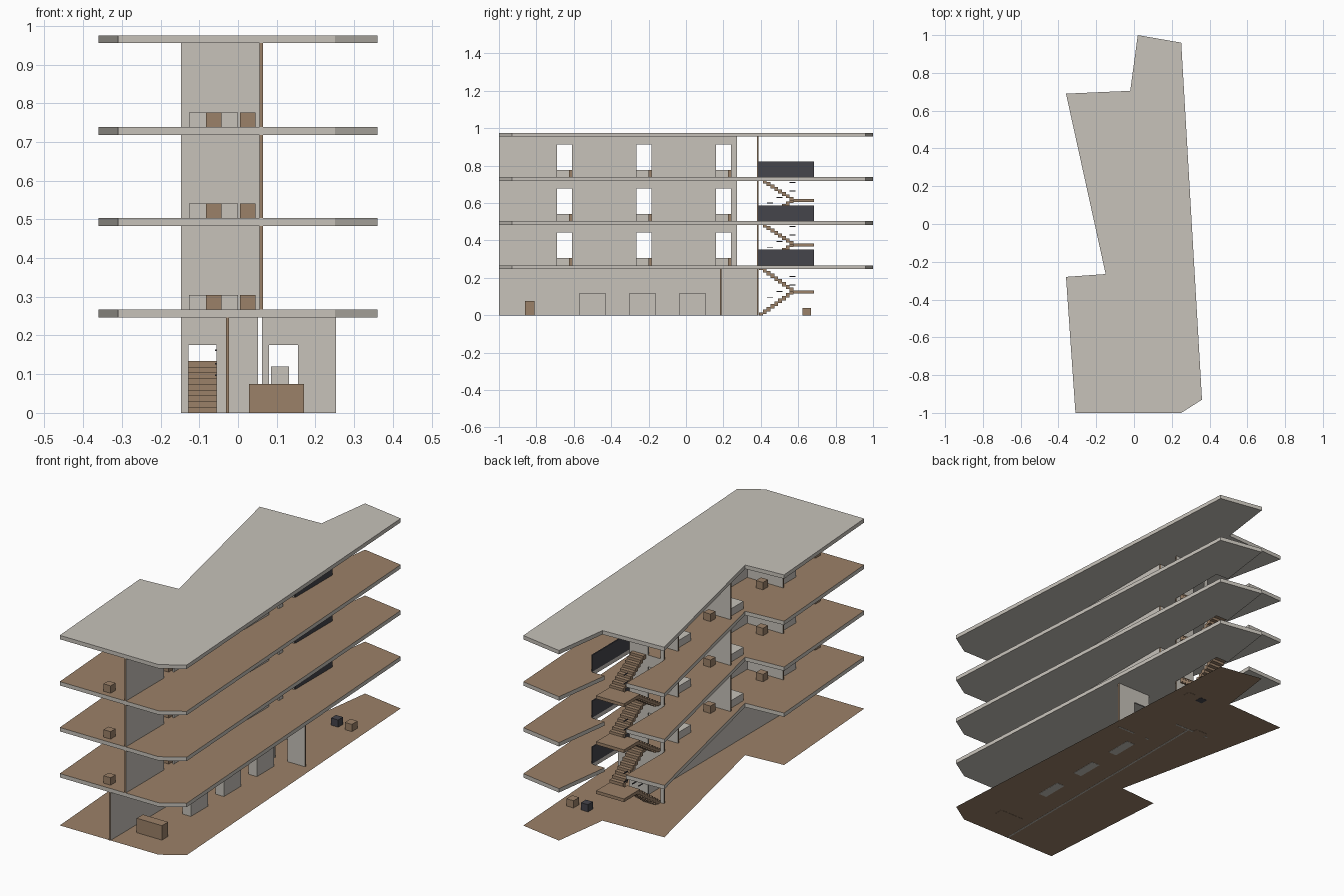
import bpy, bmesh
from mathutils import Vector

if "Cube" in bpy.data.objects:
    bpy.data.objects.remove(bpy.data.objects["Cube"], do_unlink=True)


def material(name, rgb):
    m = bpy.data.materials.new(name)
    m.use_nodes = True
    m.diffuse_color = (*rgb, 1)
    m.node_tree.nodes["Principled BSDF"].inputs["Base Color"].default_value = (*rgb, 1)
    return m


BEIGE = material("warm_grey_plaster", (0.57, 0.54, 0.49))
BROWN = material("brown_timber", (0.33, 0.22, 0.14))
DARK = material("charcoal", (0.06, 0.058, 0.07))


def finish(name, bm, *mats):
    me = bpy.data.meshes.new(name)
    bm.to_mesh(me)
    bm.free()
    for m in mats:
        me.materials.append(m)
    ob = bpy.data.objects.new(name, me)
    bpy.context.collection.objects.link(ob)
    return ob


def prism(points, offset):
    """Closed polygon pushed along an offset vector."""
    bm = bmesh.new()
    face = bm.faces.new([bm.verts.new(p) for p in points])
    ext = bmesh.ops.extrude_face_region(bm, geom=[face])
    moved = [v for v in ext["geom"] if isinstance(v, bmesh.types.BMVert)]
    bmesh.ops.translate(bm, verts=moved, vec=offset)
    bmesh.ops.recalc_face_normals(bm, faces=bm.faces)
    return bm


def add_box(bm, x, y, z):
    verts = bmesh.ops.create_cube(bm, size=1)["verts"]
    for v in verts:
        v.co = Vector([r[0] if c < 0 else r[1] for c, r in zip(v.co, (x, y, z))])


def box(name, x, y, z, mat):
    bm = bmesh.new()
    add_box(bm, x, y, z)
    return finish(name, bm, mat)


def wall(name, along, at, start, end, z0, z1, doors=()):
    """Thin wall along x or y, door notches cut to the floor, timber end faces."""
    prof = [(start, z0)]
    for a, b in doors:
        prof += [(a, z0), (a, z0 + DOOR), (b, z0 + DOOR), (b, z0)]
    prof += [(end, z0), (end, z1), (start, z1)]
    if along == "x":
        pts = [(u, at - THICK / 2, z) for u, z in prof]
        bm = prism(pts, (0, THICK, 0))
    else:
        pts = [(at - THICK / 2, u, z) for u, z in prof]
        bm = prism(pts, (THICK, 0, 0))
    axis = 0 if along == "x" else 1
    for f in bm.faces:
        u = f.calc_center_median()[axis]
        if abs(f.normal[axis]) > 0.9 and min(abs(u - start), abs(u - end)) < 0.001:
            f.material_index = 1
    return finish(name, bm, BEIGE, BROWN)


THICK, DOOR, SLAB = 0.008, 0.175, 0.02
LEVELS = [0, 0.267, 0.503, 0.738, 0.975]

# Plan outlines: the floors have a stairwell opening at the back
front_part = [(0.02, 1.0), (0.25, 0.96), (0.36, -0.93), (0.25, -1.0), (-0.31, -1.0),
              (-0.36, -0.28), (-0.15, -0.265), (-0.36, 0.69)]
full_plan = front_part + [(-0.02, 0.705)]
well_plan = front_part + [(-0.15, 0.699), (-0.15, 0.388), (0.05, 0.388),
                          (0.05, 0.69), (-0.022, 0.69)]

# Ground plate
bm = bmesh.new()
bm.faces.new([bm.verts.new((x, y, 0.001)) for x, y in full_plan])
bmesh.ops.recalc_face_normals(bm, faces=bm.faces)
for f in bm.faces:
    if f.normal.z < 0:
        f.normal_flip()
finish("ground_floor", bm, BROWN)

# Floor slabs and roof, with timber tops on the floors
for i, top in enumerate(LEVELS[1:], 1):
    roof = i == 4
    plan = full_plan if roof else well_plan
    bm = prism([(x, y, top - SLAB) for x, y in plan], (0, 0, SLAB))
    for f in bm.faces:
        if f.normal.z > 0.9 and not roof:
            f.material_index = 1
    finish("roof" if roof else f"floor_slab_{i}", bm, BEIGE, BROWN)

# Ground level walls
ceiling = LEVELS[1] - SLAB
wall("ground_long_wall", "y", -0.027, -1.0, 0.381, 0, ceiling)
wall("ground_cross_wall", "x", 0.185, 0.062, 0.253, 0, ceiling, [(0.08, 0.155)])

# Stair wall on every level
for i in range(4):
    wall(f"stair_wall_{i}", "x", 0.384, -0.147, 0.052, LEVELS[i], LEVELS[i + 1] - SLAB,
         [(-0.128, -0.055)])

# Rooms on the upper levels
ROOM = 0.425
for i in range(1, 4):
    z0, z1 = LEVELS[i], LEVELS[i + 1] - SLAB
    doors = [(-0.69 + k * ROOM, -0.61 + k * ROOM) for k in range(3)]
    wall(f"corridor_wall_{i}", "y", 0.06, -1.0, 0.273, z0, z1, doors)
    for k in range(3):
        p = -0.58 + k * ROOM
        tag = f"{i}_{k}"
        low = (z0, z0 + 0.038)
        wall(f"room_partition_{tag}", "x", p, -0.147, 0.056, z0, z1)
        box(f"bed_{tag}", (-0.127, 0.0), (p - 0.13, p - 0.02), low, BEIGE)
        box(f"stool_{tag}", (-0.083, -0.043), (p - 0.39, p - 0.35), low, BROWN)
        box(f"night_table_{tag}", (0.005, 0.045), (p - 0.045, p - 0.006), low, BROWN)

# Ground level furniture
box("reception_desk", (0.028, 0.171), (-0.86, -0.81), (0, 0.075), BROWN)
for k in range(3):
    y = -0.57 + k * 0.267
    box(f"counter_{k}", (0.085, 0.132), (y, y + 0.14), (0, 0.12), BEIGE)
box("dark_seat", (0.09, 0.13), (0.625, 0.665), (0, 0.038), DARK)
box("timber_seat", (0.17, 0.21), (0.622, 0.668), (0, 0.038), BROWN)

# Stairs: two flights and a landing between each pair of levels
STEPS = 9
for i in range(3):
    z0, rise = LEVELS[i], LEVELS[i + 1] - LEVELS[i]
    mid = z0 + rise / 2
    h, run = rise / 2 / STEPS, 0.185 / STEPS
    bm = bmesh.new()
    for s in range(STEPS):
        y = 0.39 + s * run
        up = z0 + (s + 1) * h
        add_box(bm, (-0.128, -0.055), (y, y + run), (max(z0, up - 1.6 * h), up))
        down = z0 + rise - s * h
        add_box(bm, (-0.045, 0.03), (y, y + run), (down - 1.6 * h, down))
    finish(f"stair_flights_{i}", bm, BROWN)
    box(f"stair_landing_{i}", (-0.128, 0.03), (0.575, 0.685), (mid - 0.016, mid), BROWN)
    # Short rail pieces between the flights
    bm = bmesh.new()
    for y, dz in ((0.57, 0.207), (0.57, 0.162), (0.5, 0.127), (0.45, 0.097)):
        add_box(bm, (-0.06, -0.055), (y - 0.016, y + 0.016), (z0 + dz - 0.002, z0 + dz + 0.002))
    finish(f"stair_rail_{i}", bm, DARK)

# Dark guard panels beside the stairwell
for i in range(1, 4):
    box(f"guard_panel_{i}", (0.05, 0.056), (0.385, 0.685), (LEVELS[i], LEVELS[i] + 0.085), DARK)
